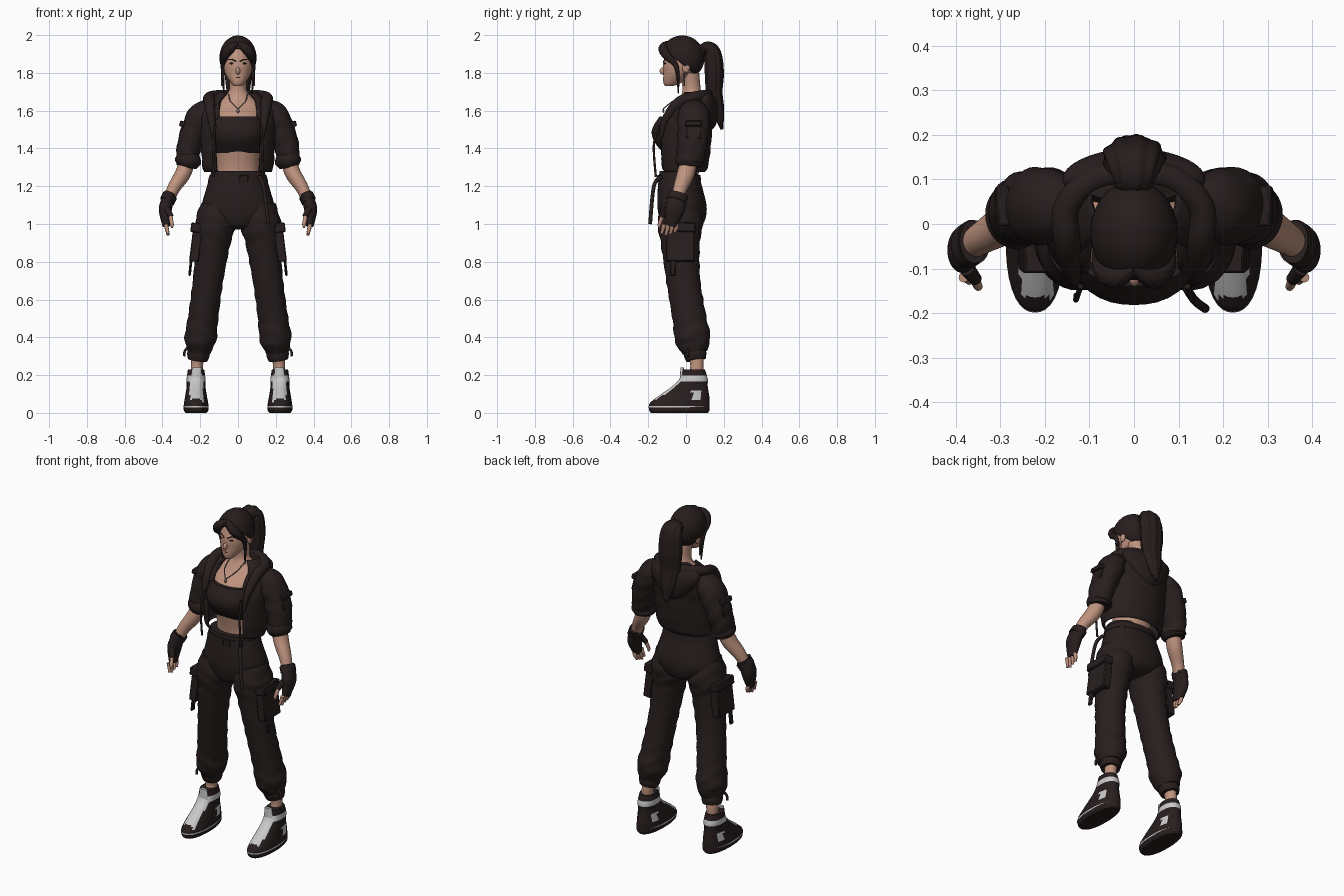
import bpy, bmesh, math
from mathutils import Vector, Matrix

old = bpy.data.objects.get("Cube")
if old:
    bpy.data.objects.remove(old)


def material(name, red, green, blue):
    mat = bpy.data.materials.new(name)
    mat.use_nodes = True
    mat.diffuse_color = (red, green, blue, 1)
    shader = next(n for n in mat.node_tree.nodes if n.type == 'BSDF_PRINCIPLED')
    shader.inputs["Base Color"].default_value = mat.diffuse_color
    return mat


CLOTH = material("dark cloth", .021, .013, .013)
HAIR = material("dark hair", .02, .012, .012)
SKIN = material("skin", .52, .29, .21)
LIPS = material("lips", .25, .09, .08)
GREY = material("light grey", .58, .58, .58)
METAL = material("dull metal", .2, .16, .14)


def finish(name, bm, mat, second=None, rule=None, thick=0, bevel=0):
    bmesh.ops.recalc_face_normals(bm, faces=bm.faces[:])
    for face in bm.faces:
        if rule:
            face.material_index = int(rule(face.calc_center_median(), face.normal))
    mesh = bpy.data.meshes.new(name)
    bm.to_mesh(mesh)
    bm.free()
    for slot in filter(None, (mat, second)):
        mesh.materials.append(slot)
    ob = bpy.data.objects.new(name, mesh)
    bpy.context.collection.objects.link(ob)
    if thick:
        ob.modifiers.new("Thickness", 'SOLIDIFY').thickness = thick
    if bevel:
        ob.modifiers.new("Soft edges", 'BEVEL').width = bevel
    bpy.context.view_layer.objects.active = ob
    ob.select_set(True)
    bpy.ops.object.shade_smooth_by_angle(angle=math.radians(50))
    ob.select_set(False)


def sides_of(name, both):
    """Names and x signs for a mirrored pair or a single part."""
    return (("left_" + name, 1), ("right_" + name, -1)) if both else ((name, 1),)


def smooth_path(keys, steps):
    """Catmull-Rom interpolation through the keys."""
    keys = [Vector(key) for key in keys]
    keys = [keys[0], *keys, keys[-1]]
    path = []
    for a, b, c, d in zip(keys, keys[1:], keys[2:], keys[3:]):
        for i in range(steps):
            t = i / steps
            path.append(b + (c - a) * (t / 2) + (a * 2 - b * 5 + c * 4 - d) * (t * t / 2)
                        + (b * 3 - a - c * 3 + d) * (t ** 3 / 2))
    return path + [keys[-1]]


def loft(name, keys, mat, level=True, sides=36, folds=0, groove=0, power=2, gap=0, **kw):
    """Skin ellipses (x, y, z, rx, ry) along a path; gap leaves the front open."""
    bm, rings = bmesh.new(), []
    path = smooth_path(keys, steps=6)
    for i, point in enumerate(path):
        u, v = Vector((1, 0, 0)), Vector((0, 1, 0))
        if not level:
            after, before = path[min(i + 1, len(path) - 1)], path[max(i - 1, 0)]
            along = Vector((after - before)[:3]).normalized()
            v = along.cross(u).normalized()
            u = v.cross(along)
        centre, rx, ry = Vector(point[:3]), point[3], point[4]
        ring = []
        for j in range(sides + bool(gap)):
            angle = math.radians(gap - 90 + (360 - 2 * gap) * j / sides)
            ca, sa = math.cos(angle), math.sin(angle)
            r = (abs(ca) ** power + abs(sa) ** power) ** (-1 / power)
            r *= 1 + folds * math.sin(75 * centre.z + 2 * ca + math.sin(3 * angle))
            r *= 1 + groove * math.cos(9 * angle)
            ring.append(bm.verts.new(centre + u * rx * ca * r + v * ry * sa * r))
        rings.append(ring)
    for low, high in zip(rings, rings[1:]):
        for j in range(sides):
            k = (j + 1) % len(low)
            bm.faces.new((low[j], low[k], high[k], high[j]))
    if not gap:
        bm.faces.new(rings[0])
        bm.faces.new(rings[-1])
    finish(name, bm, mat, **kw)


def stack(name, mat, *rings, x=0, **kw):
    """Horizontal ellipses (y, z, rx, ry), mirrored when placed off centre."""
    for label, s in sides_of(name, x):
        loft(label, [(x * s, *ring) for ring in rings], mat, **kw)


def limb(name, mat, points, widths, flat=1, both=True, **kw):
    """Tube along points; flat is its depth relative to its width."""
    for label, s in sides_of(name, both):
        loft(label, [(p[0] * s, p[1], p[2], w, w * flat) for p, w in zip(points, widths)],
             mat, level=False, **kw)


def cord(name, mat, points, radius, both=True):
    limb(name, mat, points, [radius] * len(points), both=both, sides=10)


def blob(name, mat, at, size, both=False):
    for label, s in sides_of(name, both):
        bm = bmesh.new()
        place = Matrix.Translation((at[0] * s, *at[1:])) @ Matrix.Diagonal((*size, 1))
        bmesh.ops.create_uvsphere(bm, u_segments=24, v_segments=16, radius=1, matrix=place)
        finish(label, bm, mat)


def box(name, mat, at, size, tilt=0, both=True, bevel=.005):
    for label, s in sides_of(name, both):
        bm = bmesh.new()
        place = (Matrix.Translation((at[0] * s, *at[1:]))
                 @ Matrix.Rotation(math.radians(tilt * s), 4, 'Y') @ Matrix.Diagonal((*size, 1)))
        bmesh.ops.create_cube(bm, size=1, matrix=place)
        finish(label, bm, mat, bevel=bevel)


# Torso, neck and face
stack("torso", SKIN, (-.02, 1.2, .13, .09), (-.02, 1.3, .11, .09), (-.02, 1.5, .13, .13),
      (0, 1.57, .14, .12), (.02, 1.63, .13, .08), (.03, 1.7, .05, .05), (.02, 1.8, .05, .05))
stack("face", SKIN, (-.09, 1.73, .02, .02), (-.07, 1.75, .04, .05), (-.04, 1.8, .07, .08),
      (-.02, 1.86, .08, .1), (-.02, 1.96, .06, .07))
blob("nose", SKIN, (0, -.12, 1.81), (.012, .02, .02))
blob("mouth", LIPS, (0, -.11, 1.775), (.02, .012, .006))
blob("eye", HAIR, (.03, -.11, 1.85), (.015, .007, .005), both=True)
cord("eyebrow", HAIR, [(.01, -.12, 1.86), (.03, -.11, 1.87), (.05, -.1, 1.87)], radius=.003)
blob("ear", SKIN, (.08, 0, 1.83), (.01, .02, .03), both=True)
cord("earring", METAL, [(.085, -.01, 1.8), (.085, -.01, 1.73)], radius=.004)
cord("necklace", METAL, [(.05, .01, 1.69), (.04, -.07, 1.65), (0, -.12, 1.61)], radius=.003)
blob("pendant", METAL, (0, -.12, 1.6), (.008, .005, .012))

# Hair: skull cap trimmed along a sloping hairline, fringe and ponytail
bm = bmesh.new()
skull = Matrix.Translation((0, -.02, 1.88)) @ Matrix.Diagonal((.098, .118, .118, 1))
bmesh.ops.create_uvsphere(bm, u_segments=40, v_segments=24, radius=1, matrix=skull)
bmesh.ops.bisect_plane(bm, geom=bm.verts[:] + bm.edges[:] + bm.faces[:],
                       plane_co=(0, 0, 1.83), plane_no=(0, -.8, -1), clear_outer=True)
finish("hair_cap", bm, HAIR, thick=.008)
limb("fringe", HAIR, [(0, -.1, 1.96), (.04, -.12, 1.93), (.07, -.1, 1.89), (.08, -.05, 1.83),
                      (.075, -.04, 1.69)], (.01, .025, .022, .012, .003), groove=.04)
limb("ponytail", HAIR, [(0, .07, 1.91), (0, .11, 1.93), (0, .14, 1.9), (0, .15, 1.8),
                        (0, .15, 1.7), (0, .17, 1.6), (0, .19, 1.5)],
     (.03, .05, .065, .07, .06, .045, .01), flat=.7, both=False, groove=.05, sides=54)
blob("hair_tie", CLOTH, (0, .09, 1.92), (.045, .02, .035))

# Crop top
stack("crop_top", CLOTH, (-.02, 1.375, .12, .1), (-.03, 1.44, .14, .14), (-.03, 1.5, .15, .15),
      (-.01, 1.57, .145, .13), power=2.3)
cord("top_strap", CLOTH, [(.11, -.1, 1.55), (.11, -.07, 1.61), (.1, .01, 1.66)], radius=.014)

# Cropped open jacket with rolled sleeves and lowered hood
stack("jacket_body", CLOTH, (-.02, 1.275, .18, .12), (-.02, 1.32, .19, .14),
      (-.01, 1.5, .2, .15), (.02, 1.6, .2, .13), (.04, 1.66, .15, .1), (.05, 1.7, .1, .07),
      gap=39, folds=.012, thick=.014)
limb("sleeve", CLOTH, [(.13, .04, 1.63), (.19, .04, 1.58), (.23, .04, 1.5), (.26, .03, 1.4),
                       (.27, .02, 1.31)], (.04, .07, .07, .065, .055), flat=1.2, folds=.03)
limb("sleeve_cuff", CLOTH, [(.26, .03, 1.36), (.265, .02, 1.33), (.27, .02, 1.3)],
     (.06, .07, .05), flat=1.1)
box("sleeve_pocket", CLOTH, (.29, .04, 1.49), (.03, .08, .09), tilt=-14)
box("sleeve_flap", CLOTH, (.295, .04, 1.53), (.03, .09, .03), tilt=-14)
stack("hood", CLOTH, (.12, 1.49, .02, .01), (.12, 1.53, .08, .04), (.11, 1.6, .14, .06),
      (.1, 1.66, .16, .06), (.09, 1.7, .12, .04))
limb("hood_edge", CLOTH, [(.13, -.13, 1.46), (.14, -.11, 1.55), (.15, -.04, 1.64),
                          (.15, .04, 1.67), (.09, .1, 1.68), (0, .12, 1.68)],
     (.01, .02, .03, .03, .03, .03))
cord("hood_cord", CLOTH, [(.12, -.14, 1.52), (.13, -.17, 1.42), (.13, -.16, 1.25)], radius=.006)


# Trousers follow a leg that slants outward and, below the knee, back
def leg(z):
    return Vector((.12 + .13 * (1 - z), -.03 + .16 * max(0, .8 - z), z))


stack("hips", CLOTH, (-.03, .97, .05, .06), (-.02, 1, .13, .11), (-.02, 1.08, .19, .13),
      (-.03, 1.18, .17, .12), (-.04, 1.28, .14, .1), power=2.2)
limb("trouser_leg", CLOTH, [leg(z) for z in (1.1, 1, .9, .7, .5, .4, .36, .32)],
     (.09, .107, .092, .08, .08, .085, .075, .06), flat=1.12, folds=.03)
limb("trouser_cuff", CLOTH, [leg(z) for z in (.34, .31, .28)], (.055, .06, .052))
cord("cuff_tie", CLOTH, [(.25, .02, .36), (.28, .01, .33), (.285, .01, .3)], radius=.007)
stack("belt", CLOTH, (-.035, 1.225, .16, .115), (-.035, 1.26, .15, .112), power=2.2)
box("belt_buckle", CLOTH, (.03, -.15, 1.24), (.05, .01, .04), both=False)
cord("belt_tail", CLOTH, [(.11, -.13, 1.25), (.135, -.17, 1.2), (.16, -.19, 1)],
     radius=.01, both=False)
box("cargo_pocket", CLOTH, (.222, -.03, .9), (.05, .15, .2), tilt=-7)
box("cargo_flap", CLOTH, (.22, -.03, .98), (.06, .16, .05), tilt=-7)
box("pocket_strap", CLOTH, (.25, -.07, .79), (.014, .03, .13), tilt=-6)

# Forearms, fingerless gloves and fingers
limb("forearm", SKIN, [(.26, .02, 1.36), (.29, 0, 1.27), (.34, -.03, 1.19), (.37, -.05, 1.12)],
     (.04, .042, .034, .028), flat=1.1)
limb("glove", CLOTH, [(.36, -.04, 1.16), (.375, -.05, 1.12), (.385, -.06, 1.07),
                      (.38, -.08, .99)], (.033, .034, .034, .02), flat=1.5)
limb("wrist_strap", CLOTH, [(.36, -.04, 1.15), (.375, -.05, 1.12)], (.04, .04), flat=1.3)
for i, name in enumerate(("index", "middle", "ring", "little")):
    y, tip = -.12 + .023 * i, .94 + .008 * abs(i - 1)
    limb(name + "_finger", SKIN, [(.383, y, 1), (.378, y, .98), (.37, y - .01, tip)],
         (.011, .011, .007), sides=12)
limb("thumb", CLOTH, [(.375, -.1, 1.08), (.355, -.125, 1.04)], (.018, .014), sides=16)
limb("thumb_tip", SKIN, [(.36, -.12, 1.05), (.35, -.14, 1), (.35, -.14, .98)],
     (.011, .01, .005), sides=12)

# Ankles and high-top shoes
limb("ankle", SKIN, [leg(.34), leg(.25), (.215, .045, .18)], (.036, .032, .034), flat=1.1)


def shoe_colour(centre, normal):
    across = abs(abs(centre.x) - .22)
    tongue = normal.z > .25 and across < .036 and -.165 < centre.y < .02
    collar = .165 < centre.z < .195 and centre.y > -.03
    heel_patch = .07 < centre.z < .12 and .03 < centre.y < .075
    return tongue or collar or heel_patch


stack("shoe", CLOTH, (-.035, 0, .055, .15), (-.035, .015, .065, .16), (-.035, .045, .065, .16),
      (-.02, .075, .06, .145), (.02, .14, .05, .095), (.04, .18, .05, .075), (.04, .23, .043, .06),
      x=.222, power=2.3, second=GREY, rule=shoe_colour)
stack("sole_stripe", GREY, (-.037, .028, .066, .162), (-.037, .036, .066, .162), x=.222, power=2.3)
for i in range(4):
    box("shoe_lace_%d" % (i + 1), GREY, (.222, -.1 + .025 * i, .105 + .02 * i),
        (.06, .008, .008), bevel=.002)
limb("shoe_tongue", GREY, [(.22, -.02, .17), (.217, -.02, .24)], (.03, .024), flat=.4)
